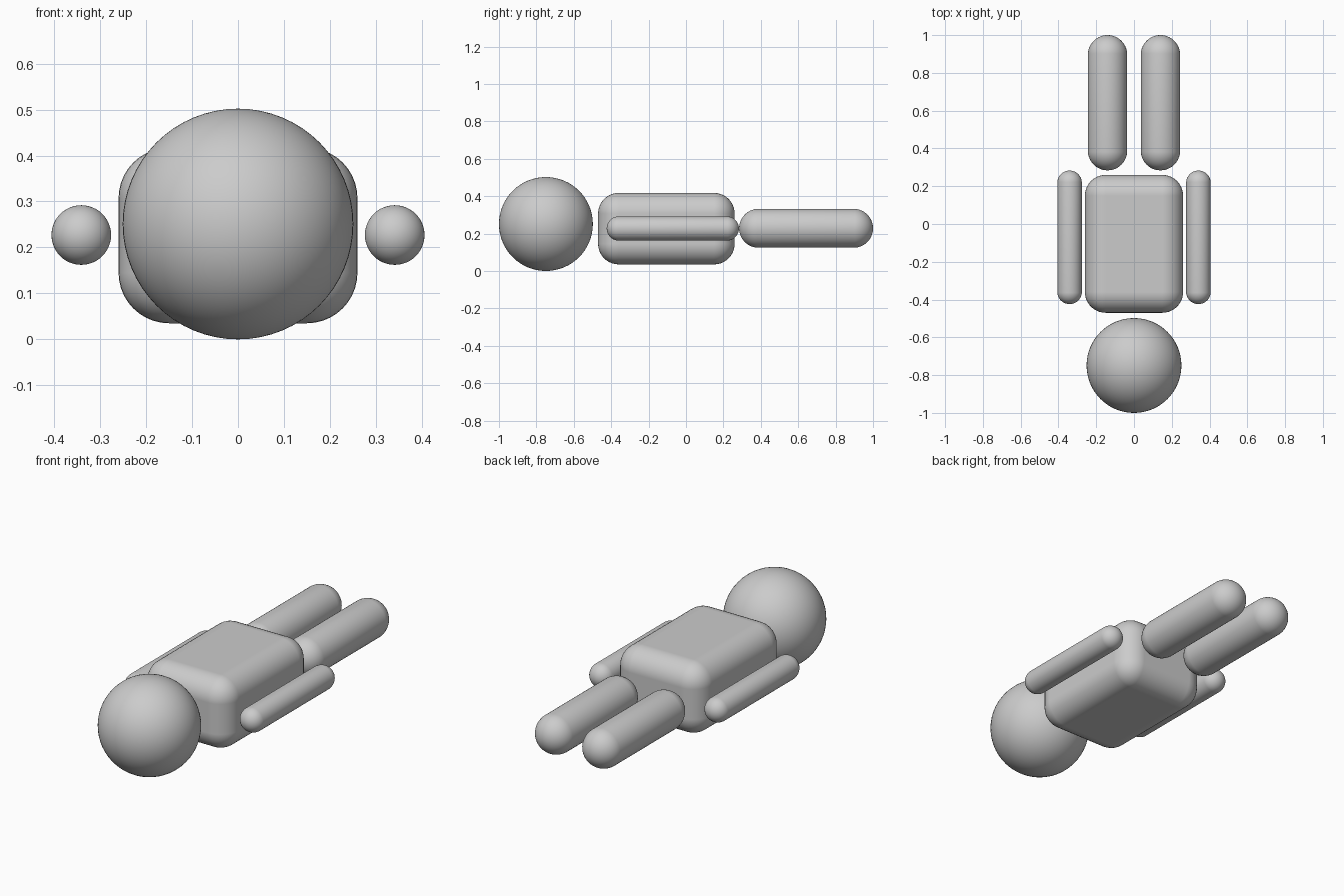
import bpy, bmesh
from mathutils import Matrix
from math import pi

if "Cube" in bpy.data.objects:
    bpy.data.objects.remove(bpy.data.objects["Cube"])


def finish(name, bm, smooth=True):
    mesh = bpy.data.meshes.new(name)
    bm.to_mesh(mesh)
    bm.free()
    for p in mesh.polygons:
        p.use_smooth = smooth
    obj = bpy.data.objects.new(name, mesh)
    bpy.context.collection.objects.link(obj)
    return obj


def capsule(name, x, z, radius, y0, y1):
    """Round-ended rod along y, from tip y0 to tip y1."""
    bm = bmesh.new()
    # odd ring count leaves a middle band that stretches into the shaft
    bmesh.ops.create_uvsphere(bm, u_segments=48, v_segments=25, radius=radius)
    half = (y1 - y0) / 2 - radius
    for v in bm.verts:
        v.co.z += half if v.co.z > 0 else -half
    bm.transform(Matrix.Translation((x, (y0 + y1) / 2, z)) @ Matrix.Rotation(pi / 2, 4, 'X'))
    return finish(name, bm)


# Head
bm = bmesh.new()
bmesh.ops.create_uvsphere(bm, u_segments=64, v_segments=32, radius=0.251)
bm.transform(Matrix.Translation((0, -0.749, 0.251)))
finish("head", bm)

# Torso: box with generously rounded edges
bm = bmesh.new()
bmesh.ops.create_cube(bm, size=1)
bm.transform(Matrix.Translation((0, -0.105, 0.226)) @ Matrix.Diagonal((0.52, 0.73, 0.382, 1)))
torso = finish("torso", bm)
bevel = torso.modifiers.new("rounding", 'BEVEL')
bevel.width = 0.11
bevel.segments = 10
bevel.limit_method = 'NONE'
bevel.harden_normals = True

# Arms and legs
for side, s in (("left", -1), ("right", 1)):
    capsule(side + "_arm", s * 0.341, 0.227, 0.065, -0.424, 0.283)
    capsule(side + "_leg", s * 0.14, 0.228, 0.104, 0.284, 1.0)
